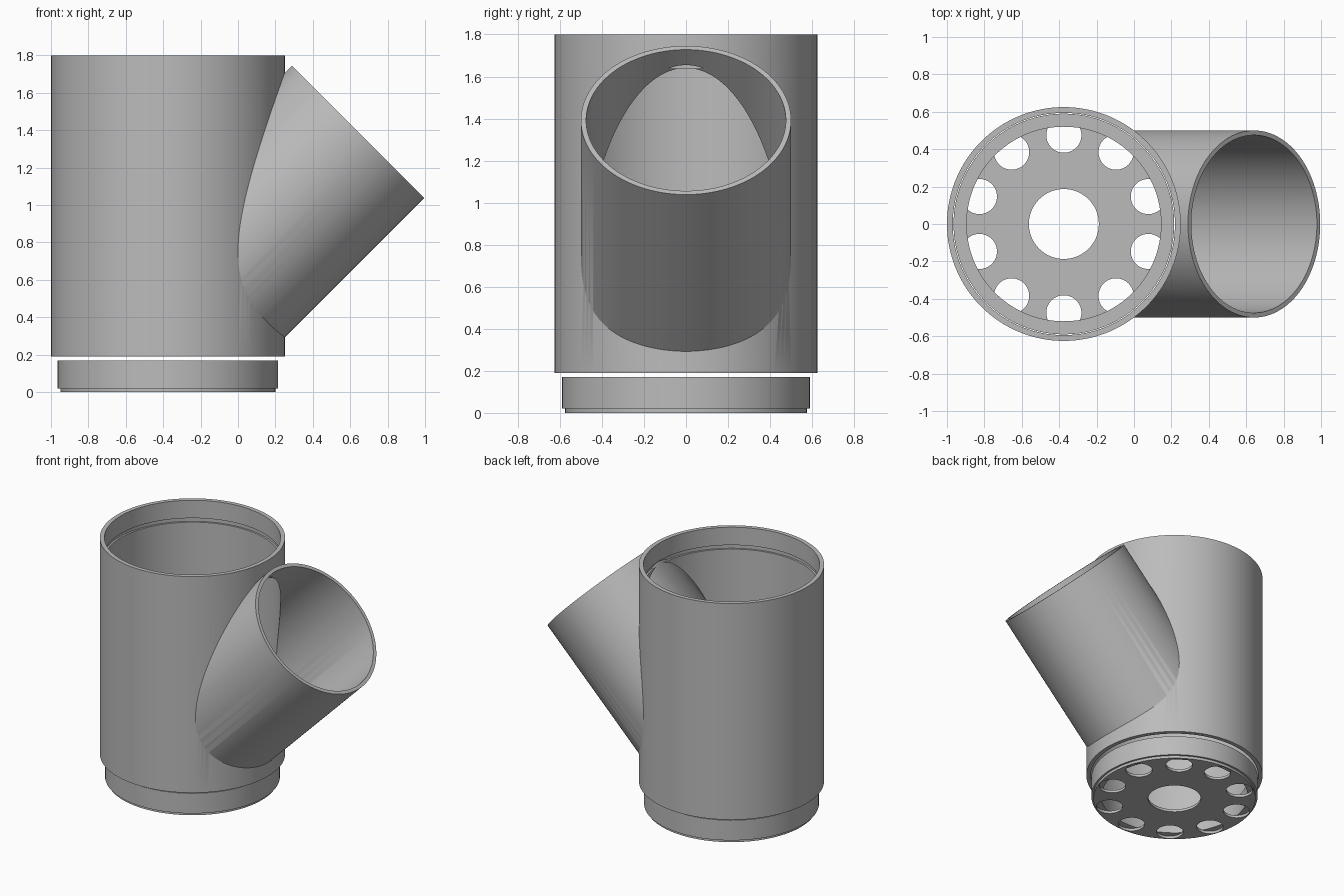
import bpy, bmesh, math
from mathutils import Matrix, Vector

cube = bpy.data.objects.get("Cube")
if cube:
    bpy.data.objects.remove(cube, do_unlink=True)

SEG = 128
CX = -0.375                       # axis of the main pipe

grey = bpy.data.materials.new("plain grey")
grey.use_nodes = True
grey.diffuse_color = (0.5, 0.5, 0.5, 1)
grey.node_tree.nodes["Principled BSDF"].inputs["Base Color"].default_value = (0.5, 0.5, 0.5, 1)


def lathe(bm, profile, matrix, ring=False, seg=SEG):
    """Revolve (radius, height) points; a ring closes on itself, a solid gets end caps."""
    loops = [[bm.verts.new(matrix @ Vector((r * math.cos(a), r * math.sin(a), z)))
              for a in (math.tau * i / seg for i in range(seg))] for r, z in profile]
    pairs = list(zip(loops, loops[1:]))
    if ring:
        pairs.append((loops[-1], loops[0]))
    else:
        bm.faces.new(loops[0][::-1])
        bm.faces.new(loops[-1])
    for lo, hi in pairs:
        for i in range(seg):
            j = (i + 1) % seg
            bm.faces.new((lo[i], lo[j], hi[j], hi[i]))


def make(name, parts):
    bm = bmesh.new()
    for profile, matrix, ring, seg in parts:
        lathe(bm, profile, matrix, ring, seg)
    bmesh.ops.recalc_face_normals(bm, faces=bm.faces)
    mesh = bpy.data.meshes.new(name)
    bm.to_mesh(mesh)
    bm.free()
    mesh.materials.append(grey)
    obj = bpy.data.objects.new(name, mesh)
    bpy.context.collection.objects.link(obj)
    return obj


def activate(obj):
    bpy.ops.object.select_all(action='DESELECT')
    obj.select_set(True)
    bpy.context.view_layer.objects.active = obj


def combine(obj, tool, operation):
    activate(obj)
    mod = obj.modifiers.new(operation.lower(), 'BOOLEAN')
    mod.operation, mod.solver, mod.object = operation, 'EXACT', tool
    bpy.ops.object.modifier_apply(modifier=mod.name)
    bpy.data.objects.remove(tool, do_unlink=True)


def smooth(obj):
    activate(obj)
    bpy.ops.object.shade_smooth_by_angle(angle=math.radians(30))


upright = Matrix.Translation((CX, 0, 0))
mouth = Vector((0.642, 0, 1.392))
slanted = Matrix.Translation(mouth) @ Matrix.Rotation(math.radians(45), 4, 'Y')

# Main pipe joined with the slanted branch, then both bored out
body = make("branched_pipe", [([(0.625, 0.19), (0.625, 1.8)], upright, False, SEG)])
branch = make("branch", [([(0.5, -1.19), (0.5, 0)], slanted, False, SEG)])
combine(body, branch, 'UNION')

# Bore with a shallow seal groove below the top rim
bore = make("main_bore", [([(0.594, 0.05), (0.594, 1.637), (0.608, 1.637), (0.608, 1.667),
                            (0.594, 1.667), (0.594, 1.9)], upright, False, SEG)])
combine(body, bore, 'DIFFERENCE')
branch_bore = make("branch_bore", [([(0.475, -1.16), (0.475, 0.1)], slanted, False, SEG)])
combine(body, branch_bore, 'DIFFERENCE')
smooth(body)

# Separate end cap: thick collar
collar = make("cap_collar", [([(0.52, 0.02), (0.59, 0.02), (0.59, 0.17), (0.52, 0.17)],
                              upright, True, SEG)])
smooth(collar)

# Perforated base plate: one central hole and ten around it
plate = make("drain_plate", [([(0.575, 0), (0.575, 0.02)], upright, False, SEG)])
holes = [([(0.187, -0.1), (0.187, 0.1)], upright, False, 64)]
for i in range(10):
    a = math.radians(90 + 36 * i)
    spot = Matrix.Translation((CX + 0.475 * math.cos(a), 0.475 * math.sin(a), 0))
    holes.append(([(0.094, -0.1), (0.094, 0.1)], spot, False, 48))
combine(plate, make("plate_holes", holes), 'DIFFERENCE')
smooth(plate)
